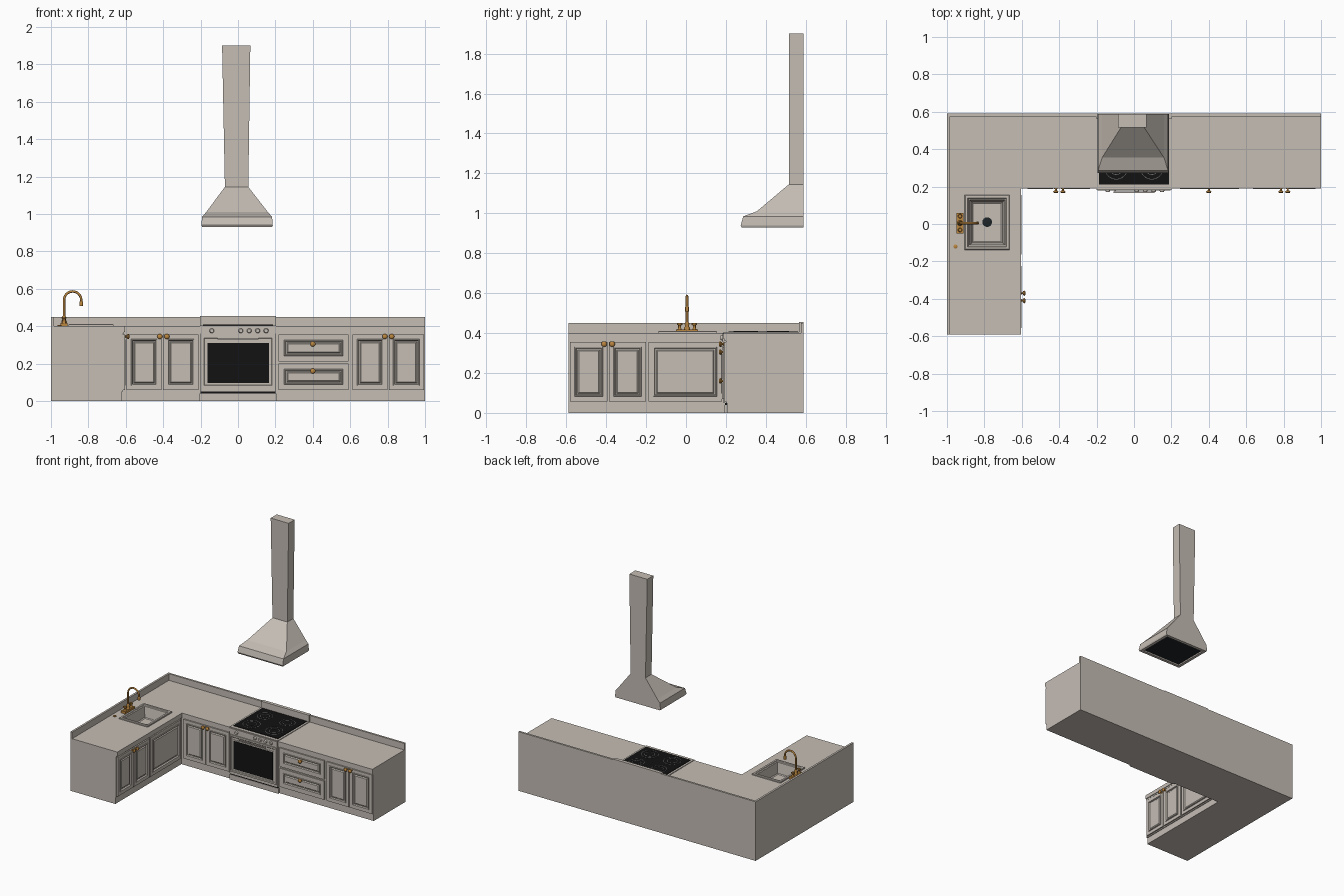
import bpy
import math

cube = bpy.data.objects.get("Cube")
if cube:
    bpy.data.objects.remove(cube, do_unlink=True)


def material(name, r, g, b):
    m = bpy.data.materials.new(name)
    m.use_nodes = True
    m.diffuse_color = (r, g, b, 1)
    m.node_tree.nodes["Principled BSDF"].inputs["Base Color"].default_value = (r, g, b, 1)
    return m


stone = material("warm_grey", .56, .51, .46)
black = material("black_glass", .006, .006, .006)
filter_dark = material("dark_filter", .012, .017, .02)
ring_grey = material("burner_grey", .16, .16, .16)
brass = material("brass", .50, .24, .05)


# Placement frames: outline coordinates u, v and outward depth d
def front(u, v, d):
    return (u, .2 - d, v)


def side(u, v, d):
    return (-.615 + d, u, v)


def top(u, v, d):
    return (u, v, d)


def rect(u0, u1, v0, v1, inset=0):
    a, b, c, d = u0 + inset, u1 - inset, v0 + inset, v1 - inset
    return [(a, c), (b, c), (b, d), (a, d)]


def circle(u, v, r, n=16):
    return [(u + r * math.cos(2 * math.pi * i / n), v + r * math.sin(2 * math.pi * i / n))
            for i in range(n)]


def corner(f):
    # L-shaped plan whose two inner fronts are pushed out by f
    x, y = -.615 + f, .2 - f
    return [(-1, -.59), (x, -.59), (x, y), (1, y), (1, .59), (-1, .59)]


def loft(name, frame, rings, mat, start=True, end=True, smooth=False):
    n = len(rings[0][0])
    verts = [frame(u, v, d) for outline, d in rings for u, v in outline]
    faces = []
    for k in range(len(rings) - 1):
        for i in range(n):
            j = (i + 1) % n
            faces.append((k * n + i, k * n + j, k * n + n + j, k * n + n + i))
    if start:
        faces.append(tuple(reversed(range(n))))
    if end:
        faces.append(tuple(range(len(verts) - n, len(verts))))
    mesh = bpy.data.meshes.new(name)
    mesh.from_pydata(verts, [], faces)
    mesh.materials.append(mat)
    ob = bpy.data.objects.new(name, mesh)
    bpy.context.collection.objects.link(ob)
    if smooth:
        select(ob)
        bpy.ops.object.shade_smooth_by_angle(angle=math.radians(50))
    return ob


def select(ob):
    bpy.ops.object.select_all(action='DESELECT')
    ob.select_set(True)
    bpy.context.view_layer.objects.active = ob


def slab(name, frame, outline, d0, d1, mat=stone):
    return loft(name, frame, [(outline, d0), (outline, d1)], mat)


def lathe(name, frame, u, v, profile, mat):
    return loft(name, frame, [(circle(u, v, r), d) for r, d in profile], mat, smooth=True)


def panel(name, frame, u0, u1, v0, v1, margin=.024):
    # Door or drawer front with a recessed moulding around a raised field
    steps = [(0, 0), (0, .01), (margin, .01), (margin + .002, .014), (margin + .006, .014),
             (margin + .009, .003), (margin + .015, .003), (margin + .021, .009)]
    return loft(name, frame, [(rect(u0, u1, v0, v1, i), d) for i, d in steps], stone)


def knob(name, frame, u, v):
    profile = [(.009, .009), (.009, .012), (.005, .014), (.005, .02),
               (.011, .023), (.014, .028), (.011, .033), (.004, .035)]
    lathe(name, frame, u, v, profile, brass)


# Cabinet run, plinth and worktop
slab("plinth", top, corner(-.006), 0, .05)
carcass = slab("carcass", top, corner(0), .05, .36)
cornice = slab("cornice", top, corner(.006), .36, .37)
worktop = slab("worktop", top, corner(.011), .37, .40)
splash = [(-1, -.59), (-.985, -.59), (-.985, .575), (1, .575), (1, .59), (-1, .59)]
slab("backsplash", top, splash, .40, .45)

# Opening for the sink
sink_box = (-.905, -.665, -.138, .155)
cutter = slab("sink_cutter", top, rect(*sink_box, .012), .27, .5)
cutter.hide_render = True
for ob in (carcass, cornice, worktop):
    cut = ob.modifiers.new("sink_opening", 'BOOLEAN')
    cut.operation = 'DIFFERENCE'
    cut.solver = 'EXACT'
    cut.object = cutter
    select(ob)
    bpy.ops.object.modifier_apply(modifier=cut.name)
bpy.data.objects.remove(cutter, do_unlink=True)

# Sink bowl and drain
bowl = [(0, .398), (0, .408), (.003, .411), (.016, .411), (.019, .405),
        (.026, .402), (.038, .325), (.045, .32)]
loft("sink", top, [(rect(*sink_box, i), d) for i, d in bowl], stone, start=False)
lathe("drain", top, -.785, .01, [(.026, .32), (.026, .324), (.018, .326)], filter_dark)
lathe("worktop_button", top, -.955, -.12, [(.011, .40), (.011, .405), (.007, .407)], brass)

# Doors and drawers
for i, (a, b) in enumerate([(-.595, -.408), (-.402, -.21), (.612, .8), (.806, .995)]):
    panel(f"front_door_{i}", front, a, b, .058, .355)
for i, (a, b) in enumerate([(.058, .2), (.212, .355)]):
    panel(f"drawer_{i}", front, .216, .592, a, b, .03)
for i, (a, b) in enumerate([(-.582, -.393), (-.387, -.2), (-.188, .18)]):
    panel(f"side_door_{i}", side, a, b, .058, .355)
for i, (u, v) in enumerate([(-.418, .345), (-.38, .345), (.4, .305), (.4, .16),
                            (.785, .345), (.822, .345)]):
    knob(f"front_knob_{i}", front, u, v)
for i, u in enumerate((-.41, -.37)):
    knob(f"side_knob_{i}", side, u, .345)

# Cooker body, oven door, controls
slab("cooker_body", top, rect(-.203, .203, .188, .59), .05, .405)
slab("cooker_base", top, rect(-.205, .205, .192, .59), 0, .04)
slab("cooker_gap", top, rect(-.2, .2, .195, .58), .04, .05, black)
slab("cooker_back", top, rect(-.203, .203, .565, .59), .405, .455)
door = [(0, .012), (0, .02), (.012, .02), (.016, .017)]
loft("oven_door", front, [(rect(-.195, .195, .07, .35, i), d) for i, d in door], stone)
slab("oven_window_frame", front, rect(-.172, .172, .09, .318), .017, .02)
slab("oven_window", front, rect(-.163, .167, .097, .31), .02, .022, black)
slab("oven_handle", front, rect(-.11, .11, .329, .337), .026, .033)
for x in (-.1, .1):
    slab("oven_handle_post", front, rect(x - .005, x + .005, .329, .337), .015, .028)
slab("control_panel", front, rect(-.2, .2, .356, .398), .012, .017)
for x in (-.14, .015, .06, .105, .15):
    lathe("control_knob", front, x, .376, [(.013, .017), (.013, .021), (.01, .028)], stone)

# Hob and burner rings
slab("hob_glass", top, rect(-.188, .188, .212, .56), .405, .409, black)
for x in (-.095, .095):
    for y, r in ((.3, .062), (.46, .055)):
        for s in (r, r * .6):
            outline = [(circle(x, y, s, 32), .409), (circle(x, y, s, 32), .4105),
                       (circle(x, y, s - .003, 32), .4105), (circle(x, y, s - .003, 32), .409)]
            loft("burner_ring", top, outline, ring_grey, False, False)

# Extractor hood with hollow underside and tapering chimney
hood = [(rect(-.17, .16, .3, .565), .95), (rect(-.17, .16, .3, .565), .93),
        (rect(-.192, .182, .278, .588), .93), (rect(-.196, .186, .274, .588), .94),
        (rect(-.192, .182, .287, .588), .985), (rect(-.17, .16, .355, .588), 1.01),
        (rect(-.07, .055, .515, .588), 1.145), (rect(-.085, .066, .515, .588), 1.9)]
loft("extractor_hood", top, hood, stone)
slab("hood_filter", top, rect(-.17, .16, .3, .565), .94, .948, filter_dark)

# Tap: plate, column, swan-neck spout, handles
TX, TY = -.93, .005
slab("tap_plate", top, rect(TX - .02, TX + .018, TY - .055, TY + .055), .40, .418, brass)
lathe("tap_column", top, TX, TY,
      [(.015, .418), (.015, .425), (.009, .435), (.012, .445), (.008, .455)], brass)
path = [(TX, .42), (TX, .5)]
for k in range(13):
    a = math.pi * (1 - k / 12)
    path.append((TX + .046 + .046 * math.cos(a), .54 + .046 * math.sin(a)))
path.append((TX + .092, .52))
curve = bpy.data.curves.new("tap_spout", 'CURVE')
curve.dimensions = '3D'
curve.bevel_depth = .0065
curve.bevel_resolution = 2
curve.use_fill_caps = True
spline = curve.splines.new('POLY')
spline.points.add(len(path) - 1)
for p, (x, z) in zip(spline.points, path):
    p.co = (x, TY, z, 1)
curve.materials.append(brass)
spout = bpy.data.objects.new("tap_spout", curve)
bpy.context.collection.objects.link(spout)
select(spout)
bpy.ops.object.convert(target='MESH')
lathe("tap_nozzle", top, TX + .092, TY, [(.009, .508), (.009, .53), (.007, .533)], brass)
for s in (-1, 1):
    y = TY + s * .037
    lathe("tap_handle", top, TX, y,
          [(.011, .418), (.007, .426), (.007, .437), (.01, .44), (.008, .45)], brass)
    slab("tap_lever", top, rect(TX - .014, TX + .014, y - .003, y + .003), .44, .447, brass)
    slab("tap_lever_cross", top, rect(TX - .003, TX + .003, y - .014, y + .014), .44, .447, brass)
